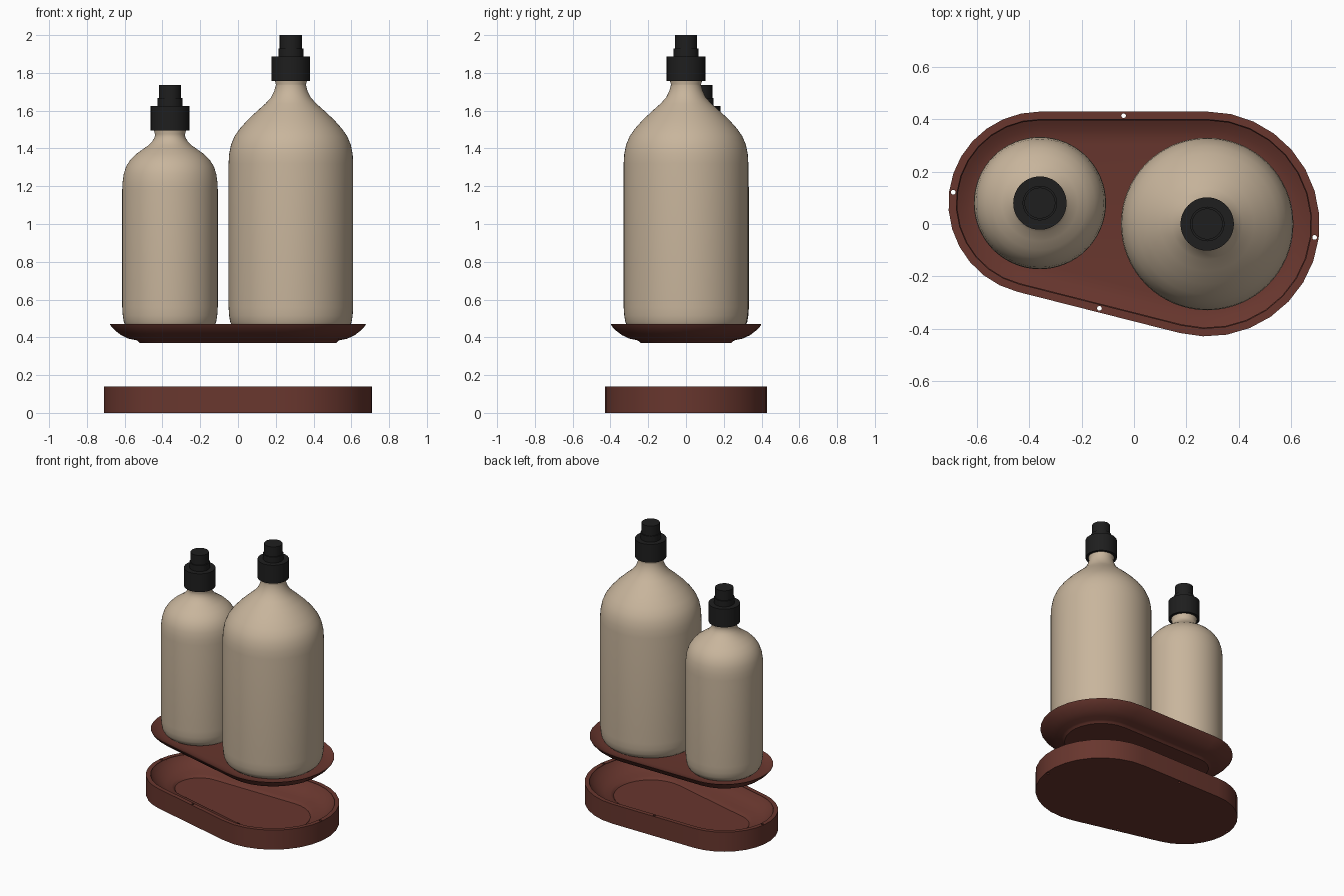
import bpy, bmesh
from math import cos, sin, pi, radians, atan2

if "Cube" in bpy.data.objects:
    bpy.data.objects.remove(bpy.data.objects["Cube"])

SMALL, BIG = (-0.36, 0.08), (0.28, 0.0)      # bottle centres
R_SMALL, R_BIG = 0.35, 0.43                  # end radii of the tray outline
AXIS = atan2(BIG[1] - SMALL[1], BIG[0] - SMALL[0])
TOP = pi / 2                                 # tangent direction of back edge
BOTTOM = 2 * AXIS - TOP                      # tangent direction of front edge


def material(name, rgb):
    m = bpy.data.materials.new(name)
    m.diffuse_color = (*rgb, 1)
    m.use_nodes = True
    m.node_tree.nodes["Principled BSDF"].inputs["Base Color"].default_value = m.diffuse_color
    return m


WOOD = material("red_brown", (0.138, 0.037, 0.027))
TAN = material("tan", (0.578, 0.462, 0.333))
BLACK = material("black", (0.013, 0.013, 0.013))


def arc(c, r, a0, a1, n):
    return [(c[0] + r * cos(a0 + (a1 - a0) * i / n),
             c[1] + r * sin(a0 + (a1 - a0) * i / n)) for i in range(n + 1)]


def outline(inset):
    """Egg-like outline: two circles joined by their tangents."""
    return (arc(BIG, R_BIG - inset, BOTTOM, TOP, 16)
            + arc(SMALL, R_SMALL - inset, TOP, BOTTOM + 2 * pi, 14))


def loft(name, rings, mat):
    """Skin a stack of equal-length closed rings and cap both ends."""
    bm = bmesh.new()
    loops = [[bm.verts.new(p) for p in ring] for ring in rings]
    n = len(loops[0])
    for a, b in zip(loops, loops[1:]):
        for i in range(n):
            j = (i + 1) % n
            bm.faces.new((a[i], a[j], b[j], b[i]))
    bm.faces.new(loops[0][::-1])
    bm.faces.new(loops[-1])
    bmesh.ops.recalc_face_normals(bm, faces=bm.faces)
    me = bpy.data.meshes.new(name)
    bm.to_mesh(me)
    bm.free()
    me.materials.append(mat)
    ob = bpy.data.objects.new(name, me)
    bpy.context.collection.objects.link(ob)
    return ob


def dish(name, profile):
    return loft(name, [[(x, y, z) for x, y in outline(d)] for d, z in profile], WOOD)


def lathe(name, centre, profile, mat, n=64):
    return loft(name, [[(x, y, z) for x, y in arc(centre, r, 0, 2 * pi * (n - 1) / n, n - 1)]
                       for r, z in profile], mat)


def smooth(ob, angle=30):
    bpy.ops.object.select_all(action='DESELECT')
    ob.select_set(True)
    bpy.context.view_layer.objects.active = ob
    bpy.ops.object.shade_smooth_by_angle(angle=radians(angle))


# Shared underside curve (inset, height), from foot to lip
under = [(0.19, 0.37), (0.18, 0.38), (0.17, 0.385), (0.13, 0.393), (0.09, 0.412),
         (0.06, 0.435), (0.04, 0.455), (0.032, 0.467)]

# Floating dish tray
tray = dish("dish_tray", under + [(0.032, 0.47), (0.045, 0.463), (0.07, 0.45),
                                  (0.1, 0.442), (0.13, 0.44)])
smooth(tray)

# Base with a matching recess
base = dish("base", [(0, 0), (0, 0.14), (0.03, 0.14)]
            + [(d - 0.002, z - 0.332) for d, z in under[::-1]])

# Four pin holes through the base rim
mid = ((SMALL[0] + BIG[0]) / 2, (SMALL[1] + BIG[1]) / 2)
mean = (R_SMALL + R_BIG) / 2
for c, r, a in ((mid, mean, TOP), (mid, mean, BOTTOM),
                (BIG, R_BIG, AXIS), (SMALL, R_SMALL, AXIS + pi)):
    p = (c[0] + (r - 0.016) * cos(a), c[1] + (r - 0.016) * sin(a))
    cutter = lathe("hole_cutter", p, [(0.009, -0.1), (0.009, 0.3)], WOOD, 16)
    cutter.hide_render = True
    mod = base.modifiers.new("hole", 'BOOLEAN')
    mod.operation, mod.solver, mod.object = 'DIFFERENCE', 'EXACT', cutter
    bpy.context.view_layer.objects.active = base
    bpy.ops.object.modifier_apply(modifier=mod.name)
    bpy.data.objects.remove(cutter)
smooth(base)

# Bottles: shared foot rounding, then individual shoulders
foot = [(-0.06, 0.44), (-0.035, 0.445), (-0.019, 0.46), (-0.009, 0.48),
        (-0.003, 0.515), (0, 0.56)]
bottles = [
    ("large", BIG, 0.33, 0.0,
     [(0.33, 1.32), (0.327, 1.37), (0.317, 1.42), (0.298, 1.465), (0.27, 1.505),
      (0.23, 1.55), (0.18, 1.597), (0.135, 1.637), (0.105, 1.67), (0.088, 1.705),
      (0.08, 1.735)]),
    ("small", SMALL, 0.253, -0.263,
     [(0.253, 1.18), (0.251, 1.22), (0.245, 1.265), (0.232, 1.305), (0.21, 1.34),
      (0.18, 1.37), (0.145, 1.395), (0.112, 1.418), (0.092, 1.44), (0.081, 1.46)]),
]
for name, c, r, dz, shoulder in bottles:
    neck = [(0.08, 1.74 + dz), (0.084, 1.755 + dz), (0.084, 1.775 + dz)]
    body = lathe(name + "_bottle", c, [(r + d, z) for d, z in foot] + shoulder + neck, TAN)
    smooth(body, 40)
    # Stepped pump cap
    cap = lathe(name + "_pump_cap", c,
                [(r2, z + dz) for r2, z in ((0.102, 1.757), (0.102, 1.888), (0.066, 1.888),
                                            (0.066, 1.93), (0.059, 1.93), (0.059, 2.0))], BLACK)
    smooth(cap)
